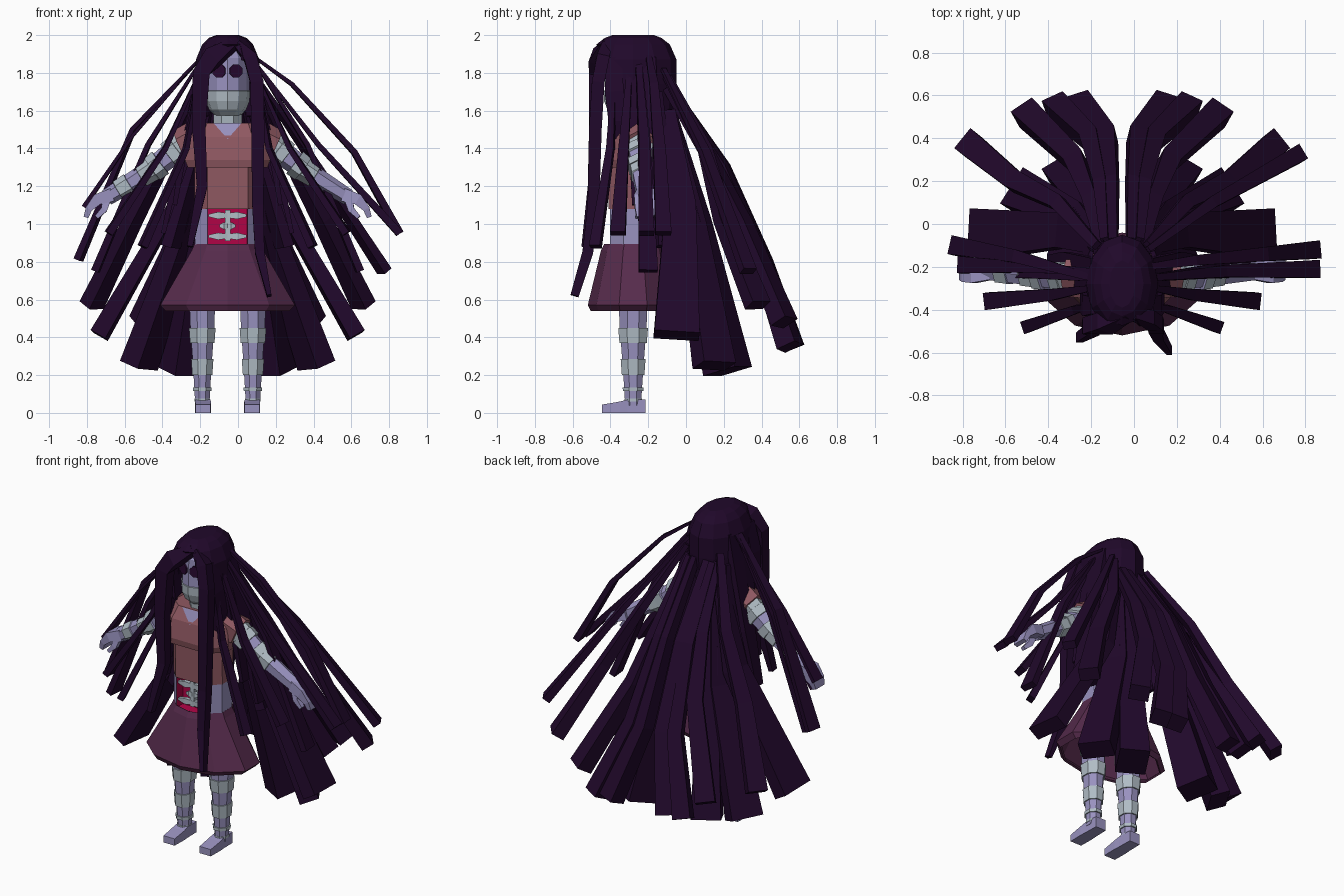
import bpy, bmesh, math
from mathutils import Vector as V

if "Cube" in bpy.data.objects:
    bpy.data.objects.remove(bpy.data.objects["Cube"])

CX, CY = -0.055, -0.28      # body axis


def mat(name, hexa):
    lin = [(int(hexa[i:i + 2], 16) / 255) for i in (0, 2, 4)]
    lin = [c / 12.92 if c < .04 else ((c + .055) / 1.055) ** 2.4 for c in lin]
    m = bpy.data.materials.new(name)
    m.diffuse_color = (*lin, 1)
    m.use_nodes = True
    m.node_tree.nodes["Principled BSDF"].inputs["Base Color"].default_value = m.diffuse_color
    return m


M = {n: mat(n, h) for n, h in {
    "hair_purple": "20082a", "skin_lilac": "9992bf", "bandage_grey": "b0bcc5",
    "shirt_rose": "905962", "skirt_plum": "562b4c", "flesh_red": "b00446",
    "eye_dark": "280830"}.items()}


def finish(name, bm, mats):
    bmesh.ops.recalc_face_normals(bm, faces=bm.faces)
    me = bpy.data.meshes.new(name)
    bm.to_mesh(me)
    bm.free()
    for m in mats:
        me.materials.append(M[m])
    ob = bpy.data.objects.new(name, me)
    bpy.context.collection.objects.link(ob)
    return ob


def sweep(name, pts, sizes, mats, n=8, angles=None, side=(1, 0, 0), axis=None,
          caps=True, edit=None):
    """Loft cross-sections (half width, half depth) along a path; one colour per segment."""
    pts = [V(p) for p in pts]
    if isinstance(mats, str):
        mats = [mats] * (len(pts) - 1)
    slots = list(dict.fromkeys(mats))
    k = 1 if angles else 1 / math.cos(math.pi / n)
    angles = angles or [(i + .5) * 360 / n for i in range(n)]
    n = len(angles)
    bm = bmesh.new()
    rings = []
    for i, p in enumerate(pts):
        t = V(axis) if axis else pts[min(i + 1, len(pts) - 1)] - pts[max(i - 1, 0)]
        t.normalize()
        s = V(side)
        s = (s - t * s.dot(t)).normalized()
        h = t.cross(s)
        w, d = sizes[i]
        rings.append([bm.verts.new(p + s * w * k * math.cos(math.radians(a))
                                   + h * d * k * math.sin(math.radians(a))) for a in angles])
    for i in range(len(pts) - 1):
        for j in range(n):
            f = bm.faces.new((rings[i][j], rings[i][(j + 1) % n],
                              rings[i + 1][(j + 1) % n], rings[i + 1][j]))
            f.material_index = slots.index(mats[i])
    if caps:
        bm.faces.new(rings[0]).material_index = slots.index(mats[0])
        bm.faces.new(rings[-1]).material_index = slots.index(mats[-1])
    if edit:
        bmesh.ops.recalc_face_normals(bm, faces=bm.faces)
        slots = edit(bm, slots)
    return finish(name, bm, slots)


def column(name, prof, mats, cx=CX, **kw):
    """Vertical loft from (z, half width, half depth) rows."""
    return sweep(name, [(cx, CY, r[0]) for r in prof], [r[1:] for r in prof], mats,
                 axis=(0, 0, 1), **kw)


SK, BA, HA = "skin_lilac", "bandage_grey", "hair_purple"
BODY = [20, 55, 125, 160, 200, 235, 305, 340]
TWELVE = [i * 30 for i in range(12)]

# Head with bandaged jaw, neck
column("head", [(1.575, .07, .10), (1.605, .098, .135), (1.65, .116, .153), (1.705, .120, .157),
                (1.706, .115, .15), (1.88, .115, .148), (1.95, .07, .10)],
       [BA] * 4 + [SK] * 2, angles=TWELVE)
column("neck_wrap", [(1.535, .075, .08), (1.58, .075, .085)], BA)
column("neck", [(1.44, .065, .065), (1.54, .065, .07)], SK)

# Eyes: thin octagonal plates turned with the face
for s in (1, -1):
    c = V((CX + s * .043, CY - .137, 1.81))
    d = V((s * .33, -.94, 0)).normalized()
    sweep("eye", [c, c + d * .009], [(.035, .035)] * 2, "eye_dark", side=(.94, s * .33, 0))

# Shirt, collar gap and sleeves
column("shirt_lower", [(1.08, .187, .158), (1.34, .187, .165)], "shirt_rose", angles=BODY)
column("shirt_upper", [(1.30, .225, .175), (1.34, .24, .185), (1.46, .23, .165), (1.535, .19, .12)],
       "shirt_rose", angles=BODY)
bm = bmesh.new()
bm.faces.new([bm.verts.new(p) for p in ((CX - .075, -.386, 1.535), (CX, -.418, 1.45),
                                        (CX + .075, -.386, 1.535))])
finish("collar_gap", bm, [SK])
for s in (1, -1):
    sweep("sleeve", [(CX + s * .14, CY + .02, 1.46), (CX + s * .25, CY + .03, 1.41)],
          [(.09, .09), (.085, .08)], "shirt_rose", n=6, side=(0, 1, 0))


# Midriff with a recessed red opening
def hollow(bm, slots):
    bm.faces.ensure_lookup_table()
    front = bm.faces[5]
    res = bmesh.ops.inset_individual(bm, faces=[front], thickness=.004, depth=-.06)
    for f in res["faces"] + [front]:
        f.material_index = 1
    return slots + ["flesh_red"]


column("midriff", [(.88, .184, .15), (1.09, .184, .15)], SK, angles=BODY, edit=hollow)

# Spine and ribs inside the opening
sweep("spine", [(CX, -.375, .91), (CX, -.375, 1.075)], [(.014, .02)] * 2, BA, n=4)
for z, w in ((1.045, .10), (.99, .04), (.935, .10)):
    sweep("rib", [(CX - w, -.385, z), (CX - w * .5, -.39, z), (CX, -.38, z),
                  (CX + w * .5, -.39, z), (CX + w, -.385, z)],
          [(.007, .01), (.019, .012), (.012, .015), (.019, .012), (.007, .01)], BA,
          n=4, side=(0, 0, 1))

# Flared skirt
sk = column("skirt", [(.54, .345, .225), (.57, .375, .24), (.86, .20, .17), (.895, .184, .152)],
            "skirt_plum", angles=[i * 36 + 18 for i in range(10)], caps=False)
sk.modifiers.new("thick", "SOLIDIFY").thickness = .012

# Legs wrapped in alternating bands, feet
for s in (1, -1):
    prof, mats = [], []
    zs = [.04, .115, .135, .20, .285, .37, .45, .55, .62]
    grey = (1, 2 + 1, 5, 7)
    for i in range(len(zs) - 1):
        b = i in grey
        for z in (zs[i], zs[i + 1]):
            r = .036 + .031 * min(1, z / .5) ** 1.2 + .007 * b
            prof.append((z, r, r * 1.12))
        mats += [BA if b else SK, BA]
    column("leg", prof, mats[:-1], cx=CX + s * .134, n=8)
    x = CX + s * .13
    sweep("foot", [(x, -.215, .035), (x, -.31, .035), (x, -.35, .03), (x, -.445, .022)],
          [(.037, .035), (.039, .035), (.042, .03), (.04, .022)], SK, n=4, axis=(0, -1, 0))
    column("ankle_wrap", [(.06, .041, .046), (.075, .041, .046)], BA, cx=CX + s * .134)

# Arms with bandage steps, then hooked hand
PATH = [V((.22, -.25, 1.43)), V((.40, -.24, 1.29)), V((.64, -.22, 1.14))]
for s in (1, -1):
    pts, sz, mats = [], [], []
    bands = 8
    wrapped = (0, 1, 3, 4) if s > 0 else (0, 1, 3, 4, 6)
    for i in range(bands):
        on = i in wrapped
        for t in (i / bands + .002, (i + 1) / bands - .002):
            q = PATH[0].lerp(PATH[1], t * 2) if t < .5 else PATH[1].lerp(PATH[2], t * 2 - 1)
            pts.append((CX + s * q.x, q.y, q.z))
            r = .06 - .022 * t + (.006 * (1 + i % 2) if on else 0)
            sz.append((r, r))
        mats += [BA if on else SK] * 2
    sweep("arm", pts, sz, mats[:-1], n=6, side=(0, 1, 0))
    sweep("fingers", [(CX + s * .61, -.215, 1.155), (CX + s * .69, -.215, 1.13),
                      (CX + s * .735, -.215, 1.08), (CX + s * .75, -.215, 1.035)],
          [(.045, .035), (.06, .03), (.055, .018), (.045, .013)], SK, n=4, side=(0, 1, 0))
    sweep("thumb", [(CX + s * .64, -.24, 1.13), (CX + s * .655, -.25, 1.075),
                    (CX + s * .695, -.255, 1.035)],
          [(.02, .022), (.018, .017), (.014, .011)], SK, n=4, side=(0, 1, 0))


# Hair cap with an opening for the face
def open_face(bm, slots):
    gone = []
    for f in bm.faces:
        c = f.calc_center_median()
        u = abs(c.x - CX)
        if len(f.verts) == 4 and c.y < -.35 and ((u < .07 and c.z < 1.93) or c.z < 1.87):
            gone.append(f)
        elif len(f.verts) > 4 and c.z < 1.7:
            gone.append(f)
    bmesh.ops.delete(bm, geom=gone, context="FACES")
    return slots


cap = column("hair_cap", [(1.57, .165, .215), (1.74, .174, .23), (1.87, .168, .23),
                          (1.95, .135, .195), (1.985, .10, .15), (2.0, .06, .11)],
             HA, angles=TWELVE, edit=open_face)
cap.modifiers.new("thick", "SOLIDIFY").thickness = .015


# Hair strands: path from root to tip, half width, half thickness at the tip
def strand(pts, w, t, m=1):
    p = [V((CX + m * a, b, c)) for a, b, c in pts]
    d = p[-1] - p[0]
    k = [.35 + .65 * i / (len(p) - 1) for i in range(len(p))]
    sweep("hair_strand", p, [(w * f, t * f) for f in k], HA, n=4, side=(-d.y, d.x, 0))


BACK = [
    ((.04, -.08, 1.72), (.05, .20, 1.30), (.07, .41, .80), (.20, .56, .35), .055, .055),
    ((.08, -.08, 1.72), (.10, .19, 1.30), (.15, .40, .80), (.31, .55, .35), .055, .055),
    ((.10, -.10, 1.72), (.15, .12, 1.36), (.22, .30, 1.0), (.45, .52, .48), .06, .05),
    ((.12, -.10, 1.78), (.30, .10, 1.40), (.50, .20, 1.02), (.72, .38, .57), .06, .04),
    ((.12, -.10, 1.60), (.28, -.03, 1.10), (.68, -.05, .41), .12, .045),
    ((.09, -.10, 1.60), (.21, .03, 1.00), (.47, .15, .25), .10, .06),
    ((.06, -.10, 1.60), (.14, .05, 1.00), (.25, .22, .22), .09, .10)]
SIDE = [
    ((.15, -.25, 1.85), (.42, -.22, 1.42), (.70, -.20, .75), .05, .02),
    ((.15, -.30, 1.80), (.33, -.33, 1.40), (.63, -.36, .95), .04, .02),
    ((.15, -.38, 1.80), (.22, -.40, 1.40), (.45, -.48, .88), .03, .02),
    ((.15, -.15, 1.70), (.18, -.13, 1.30), (.30, -.09, .88), .07, .03)]
for *pts, w, t in BACK + SIDE:
    for m in (1, -1):
        strand(pts, w, t, m)

# Loose outer strands that differ left and right
for *pts, w, t in [
        ((-.15, -.25, 1.87), (-.50, -.15, 1.50), (-.79, -.10, .81), .045, .018),
        ((-.15, -.22, 1.87), (-.50, -.20, 1.47), (-.76, -.19, 1.09), .04, .012),
        ((.12, -.20, 1.90), (.34, -.17, 1.74), (.67, -.14, 1.38), (.91, -.12, .95), .042, .02),
        ((.15, -.25, 1.85), (.48, -.22, 1.42), (.91, -.21, .95), .042, .02),
        ((.12, -.12, 1.82), (.42, .10, 1.38), (.83, .33, .75), .04, .025)]:
    strand(pts, w, t)

# Front locks framing the face, the left one sweeping over the brow
for path, w in [
        ([(.03, -.42, 1.95), (-.08, -.465, 1.88), (-.14, -.475, 1.80), (-.152, -.48, 1.5),
          (-.135, -.49, 1.2), (-.20, -.53, .88)], [.025, .05, .045, .035, .028, .015]),
        ([(.05, -.42, 1.95), (.12, -.44, 1.88), (.155, -.465, 1.75), (.16, -.48, 1.5),
          (.16, -.49, 1.1), (.17, -.52, .85), (.22, -.59, .62)],
         [.02, .035, .035, .035, .03, .025, .012])]:
    sweep("front_lock", [(CX + a, b, c) for a, b, c in path], [(x, .016 + x * .5) for x in w], HA, n=4)

# Side hair over the temples, hanging outside the arms
for m in (1, -1):
    for y, u, z in ((-.38, .16, 1.45), (-.27, .27, 1.10), (-.20, .33, .95)):
        sweep("temple_lock", [(CX + m * .13, y, 1.88), (CX + m * .168, y, 1.7),
                              (CX + m * (u * .5 + .1), y + .02, z * .5 + .82),
                              (CX + m * (u + .01), y + .02, z)],
              [(.04, .015), (.05, .018), (.05, .018), (.035, .012)], HA, n=4, side=(0, 1, 0))
